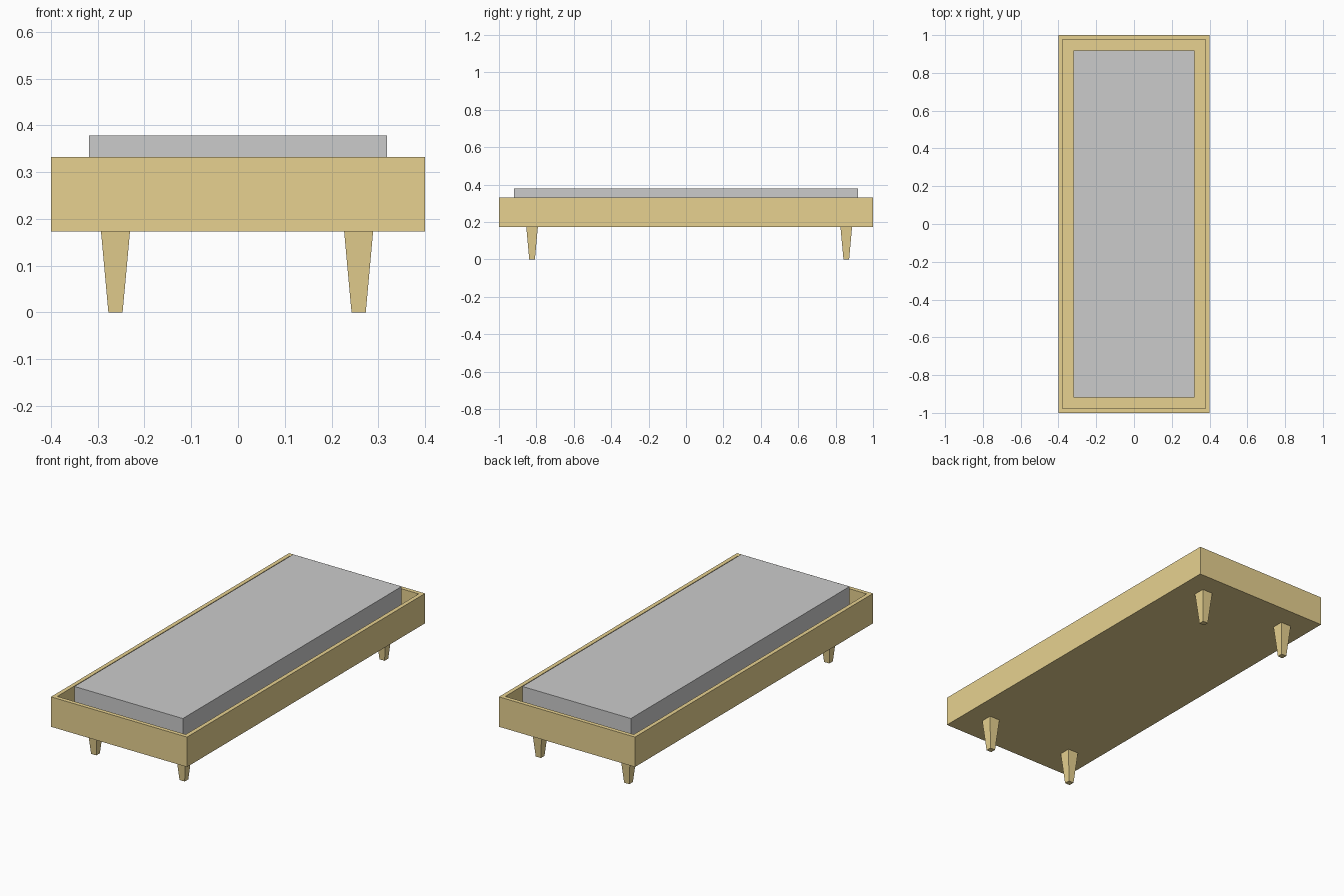
import bpy, bmesh
from mathutils import Vector

if "Cube" in bpy.data.objects:
    bpy.data.objects.remove(bpy.data.objects["Cube"])

wood = bpy.data.materials.new("wood")
wood.diffuse_color = (0.8, 0.64, 0.28, 1)
wood.use_nodes = True
wood.node_tree.nodes["Principled BSDF"].inputs["Base Color"].default_value = wood.diffuse_color


def finish(name, bm, mat=None):
    bmesh.ops.recalc_face_normals(bm, faces=bm.faces)
    mesh = bpy.data.meshes.new(name)
    bm.to_mesh(mesh)
    bm.free()
    obj = bpy.data.objects.new(name, mesh)
    bpy.context.collection.objects.link(obj)
    if mat:
        mesh.materials.append(mat)
    return obj


def box(hx, hy, z0, z1, centre=(0, 0), foot=1.0):
    """Box with half sizes hx, hy; foot scales the bottom face."""
    bm = bmesh.new()
    bmesh.ops.create_cube(bm, size=2)
    for v in bm.verts:
        s = foot if v.co.z < 0 else 1.0
        v.co = Vector((centre[0] + v.co.x * hx * s,
                       centre[1] + v.co.y * hy * s,
                       z0 if v.co.z < 0 else z1))
    return bm


BASE, RIM, FLOOR = 0.173, 0.332, 0.205

# Tray-shaped bed frame: inset the top, then sink it to the floor
bm = box(0.4, 1.0, BASE, RIM)
bm.normal_update()
top = max(bm.faces, key=lambda f: f.calc_center_median().z)
bmesh.ops.inset_region(bm, faces=[top], thickness=0.031)
well = bmesh.ops.extrude_face_region(bm, geom=[top])
bmesh.ops.delete(bm, geom=[top], context="FACES_ONLY")
for v in well["geom"]:
    if isinstance(v, bmesh.types.BMVert):
        v.co.z = FLOOR
finish("bed_frame", bm, wood)

# Mattress resting on the frame floor
finish("mattress", box(0.319, 0.919, FLOOR, 0.378))

# Tapered square legs
for y, end in ((-0.823, "front"), (0.857, "back")):
    for x, side in ((-0.262, "left"), (0.258, "right")):
        finish(f"{end}_{side}_leg",
               box(0.031, 0.031, 0, BASE, (x, y), foot=0.49), wood)
